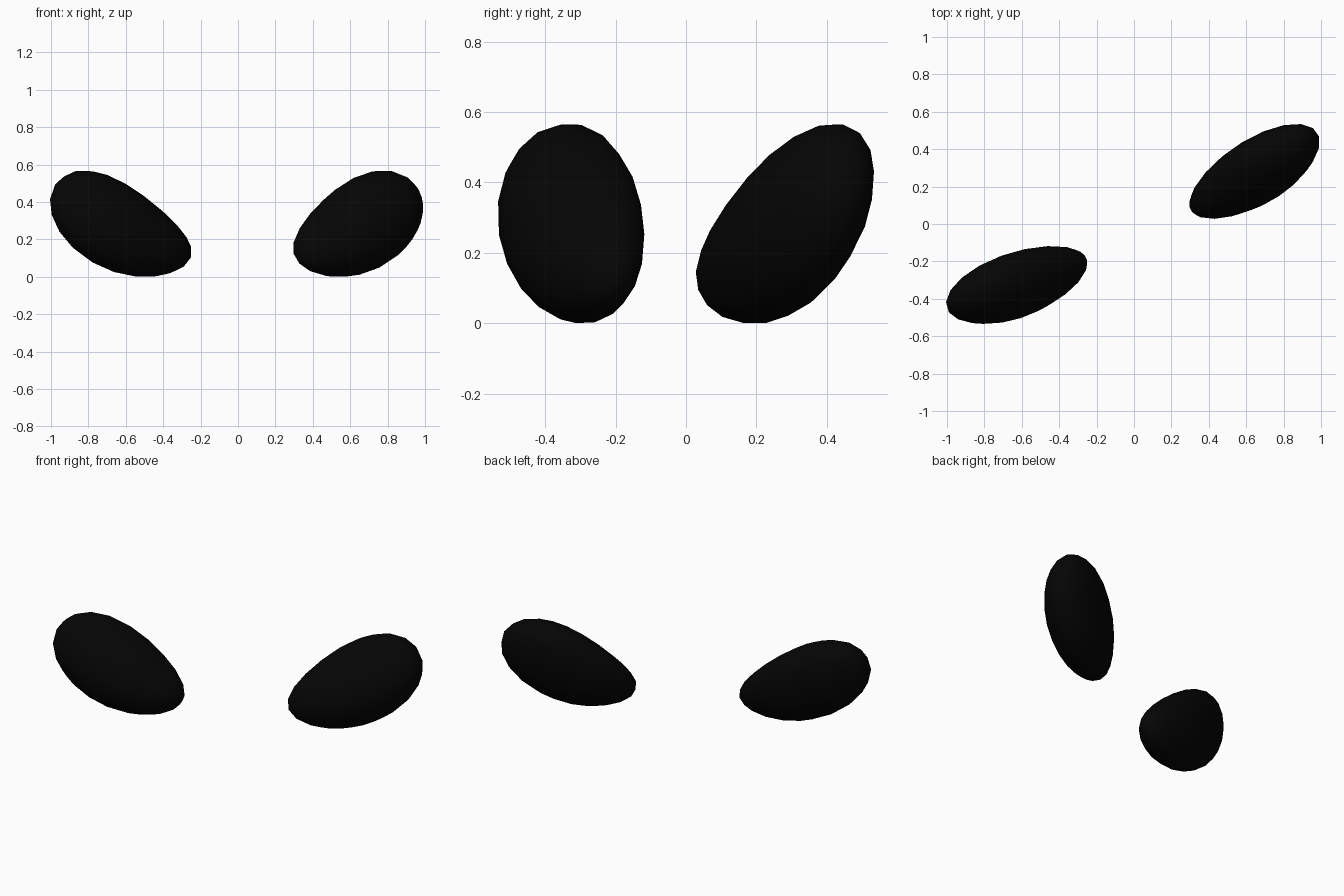
import bpy
import bmesh
import math
from mathutils import Vector

cube = bpy.data.objects.get("Cube")
if cube:
    bpy.data.objects.remove(cube, do_unlink=True)

# Single near-black colour
black = bpy.data.materials.new("near_black")
black.use_nodes = True
colour = (0.0015, 0.0015, 0.0015, 1)
black.diffuse_color = colour
bsdf = next(n for n in black.node_tree.nodes if n.type == 'BSDF_PRINCIPLED')
bsdf.inputs["Base Color"].default_value = colour
bsdf.inputs["Roughness"].default_value = 0.8

# Long, middle and thin axes of one eye, with their half lengths
LONG = Vector((0.896, -0.121, 0.427)).normalized() * 0.424
MIDDLE = Vector((-0.442, -0.143, 0.886)).normalized() * 0.246
THIN = Vector((0.043, 0.983, 0.18)).normalized() * 0.16
TURN = math.radians(25.6)  # the pair is turned about z


def add_eye(name, side, centre):
    """Tapered pebble with a domed front and a rim that leans back."""
    bm = bmesh.new()
    bmesh.ops.create_icosphere(bm, subdivisions=3, radius=1)
    across = Vector((math.cos(TURN), math.sin(TURN), 0)) * side
    ahead = Vector((math.sin(TURN), -math.cos(TURN), 0))
    for v in bm.verts:
        s, t, w = v.co
        bend = 1 - s * s
        # longer at the back, flatter above, rim leaning back
        long = s - 0.12 * s * w
        middle = t * (0.97 + 0.15 * s) - bend * (0.10 - 0.08 * s)
        thin = w * (1.02 + 0.07 * s) - 0.05 * bend - 0.12 * t - 0.2 * t * t
        p = LONG * long + MIDDLE * middle + THIN * thin
        v.co = across * p.x + ahead * p.y + Vector((0, 0, p.z))

    bmesh.ops.recalc_face_normals(bm, faces=bm.faces)
    mesh = bpy.data.meshes.new(name)
    bm.to_mesh(mesh)
    bm.free()
    mesh.materials.append(black)
    mesh.shade_smooth()
    obj = bpy.data.objects.new(name, mesh)
    obj.location = centre
    bpy.context.collection.objects.link(obj)


add_eye("right_eye", -1, (-0.615, -0.331, 0.286))
add_eye("left_eye", 1, (0.645, 0.263, 0.286))
